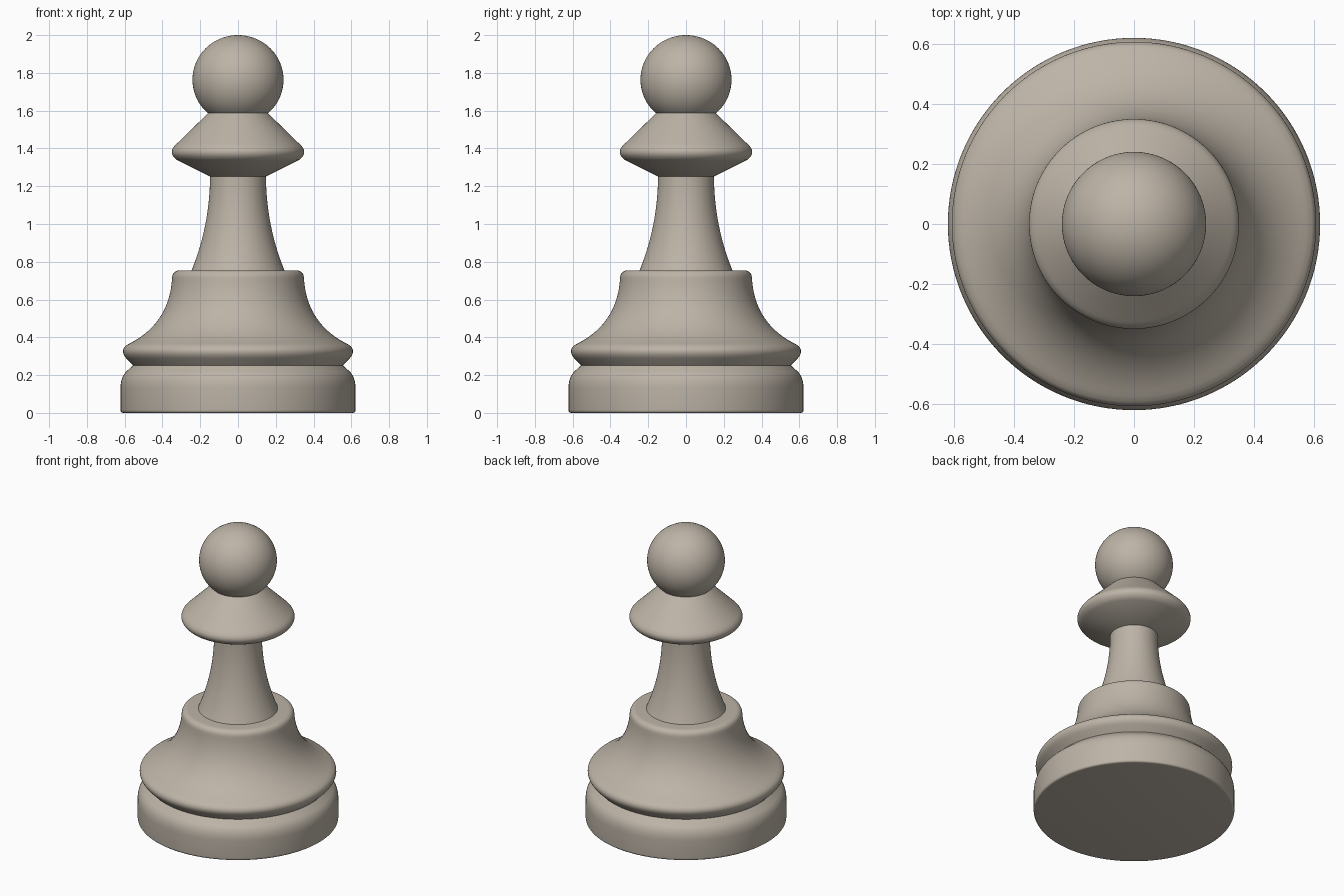
import bpy
import math

default = bpy.data.objects.get("Cube")
if default:
    bpy.data.objects.remove(default, do_unlink=True)

SIDES = 128

stone = bpy.data.materials.new("warm grey")
stone.use_nodes = True
colour = (0.51, 0.455, 0.385, 1)
stone.diffuse_color = colour
stone.node_tree.nodes["Principled BSDF"].inputs["Base Color"].default_value = colour


def arc(a, b, c, n=10):
    """Quadratic curve from a to c, pulled toward b."""
    pts = []
    for i in range(n + 1):
        t = i / n
        pts.append(tuple((1 - t) ** 2 * p + 2 * t * (1 - t) * q + t * t * r
                         for p, q, r in zip(a, b, c)))
    return pts


def lathe(name, profile, angle=35):
    """Spin a bottom-to-top (radius, z) profile around the z axis and cap its ends."""
    verts, faces = [], []
    for r, z in profile:
        for i in range(SIDES):
            a = math.tau * i / SIDES
            verts.append((r * math.cos(a), r * math.sin(a), z))
    for k in range(len(profile) - 1):
        for i in range(SIDES):
            j = (i + 1) % SIDES
            lo, hi = k * SIDES, (k + 1) * SIDES
            faces.append((lo + i, lo + j, hi + j, hi + i))
    top = (len(profile) - 1) * SIDES
    faces.append(tuple(reversed(range(SIDES))))
    faces.append(tuple(range(top, top + SIDES)))
    mesh = bpy.data.meshes.new(name)
    mesh.from_pydata(verts, [], faces)
    mesh.materials.append(stone)
    obj = bpy.data.objects.new(name, mesh)
    bpy.context.collection.objects.link(obj)
    smooth(obj, angle)
    return obj


def smooth(obj, angle):
    bpy.ops.object.select_all(action="DESELECT")
    obj.select_set(True)
    bpy.context.view_layer.objects.active = obj
    bpy.ops.object.shade_smooth_by_angle(angle=math.radians(angle))


# Foot with rounded shoulder
lathe("foot", arc((0.608, 0), (0.622, 0), (0.622, 0.016), 4)
      + arc((0.622, 0.13), (0.622, 0.19), (0.59, 0.22))
      + [(0.555, 0.252)])

# Flared body with a rounded rim and top edge
lathe("body", [(0.555, 0.252)]
      + arc((0.59, 0.287), (0.625, 0.325), (0.595, 0.355))
      + arc((0.575, 0.367), (0.37, 0.47), (0.35, 0.70), 20)
      + arc((0.349, 0.715), (0.346, 0.755), (0.305, 0.755), 8))

# Tapered stem
lathe("stem", arc((0.248, 0.75), (0.148, 0.99), (0.148, 1.26), 20))

# Collar with rounded edge
lathe("collar", [(0.148, 1.252), (0.315, 1.335)]
      + arc((0.325, 1.34), (0.375, 1.378), (0.328, 1.422))
      + [(0.315, 1.434), (0.148, 1.597)])

# Round head
bpy.ops.mesh.primitive_uv_sphere_add(segments=SIDES, ring_count=64, radius=0.241,
                                     location=(0, 0, 1.764))
head = bpy.context.object
head.name = "head"
head.scale.z = 0.236 / 0.241
head.data.materials.append(stone)
smooth(head, 35)
